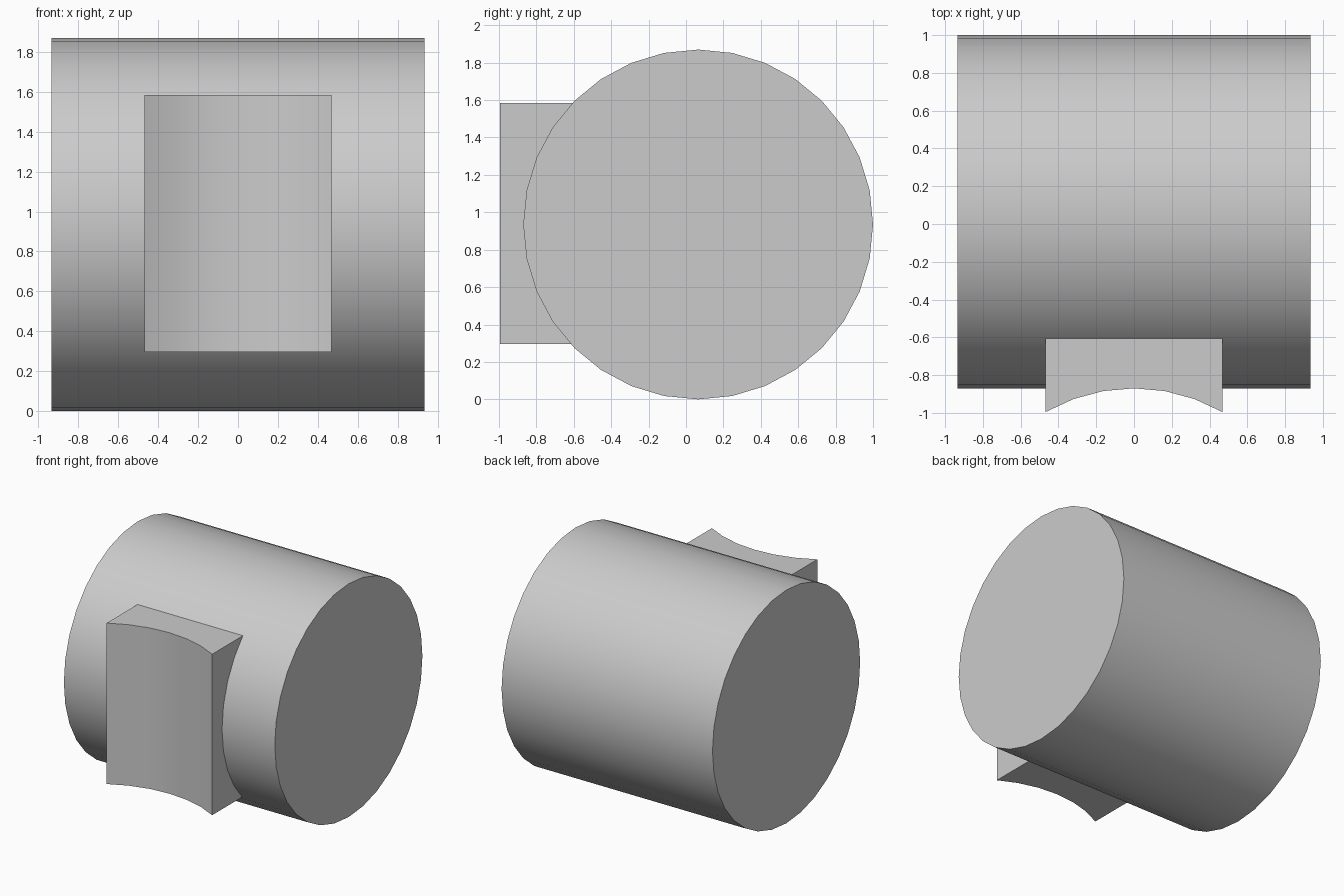
import bpy
import bmesh
from math import sin, cos, radians, pi

cube = bpy.data.objects.get("Cube")
if cube:
    bpy.data.objects.remove(cube, do_unlink=True)

R = 0.935           # radius of drum and of the saddle curve
DRUM_Y = 0.065
BLOCK_BOTTOM, BLOCK_TOP = 0.295, 1.585
BLOCK_BACK = -0.58  # just inside the drum surface

grey = bpy.data.materials.new("plain grey")
grey.use_nodes = True
colour = (0.6, 0.6, 0.6, 1)
grey.diffuse_color = colour
grey.node_tree.nodes["Principled BSDF"].inputs["Base Color"].default_value = colour


def finish(obj, name):
    obj.name = obj.data.name = name
    obj.data.materials.append(grey)
    bpy.ops.object.select_all(action="DESELECT")
    obj.select_set(True)
    bpy.context.view_layer.objects.active = obj
    bpy.ops.object.shade_smooth_by_angle(angle=radians(30))


# Drum lying along x
bpy.ops.mesh.primitive_cylinder_add(vertices=32, radius=R, depth=2 * R,
                                    location=(0, DRUM_Y, R), rotation=(0, pi / 2, 0))
finish(bpy.context.object, "drum")

# Saddle block: plan outline with a concave front arc, extruded upwards
arc_centre = DRUM_Y - 2 * R
outline = [(R * sin(radians(a)), arc_centre + R * cos(radians(a)))
           for a in range(-30, 31, 10)]
half = R / 2
outline += [(half, BLOCK_BACK), (-half, BLOCK_BACK)]

bm = bmesh.new()
base = bm.faces.new([bm.verts.new((x, y, BLOCK_BOTTOM)) for x, y in outline])
new = bmesh.ops.extrude_face_region(bm, geom=[base])["geom"]
bmesh.ops.translate(bm, vec=(0, 0, BLOCK_TOP - BLOCK_BOTTOM),
                    verts=[v for v in new if isinstance(v, bmesh.types.BMVert)])
bmesh.ops.recalc_face_normals(bm, faces=bm.faces)
mesh = bpy.data.meshes.new("saddle_block")
bm.to_mesh(mesh)
bm.free()
block = bpy.data.objects.new("saddle_block", mesh)
bpy.context.collection.objects.link(block)
finish(block, "saddle_block")
